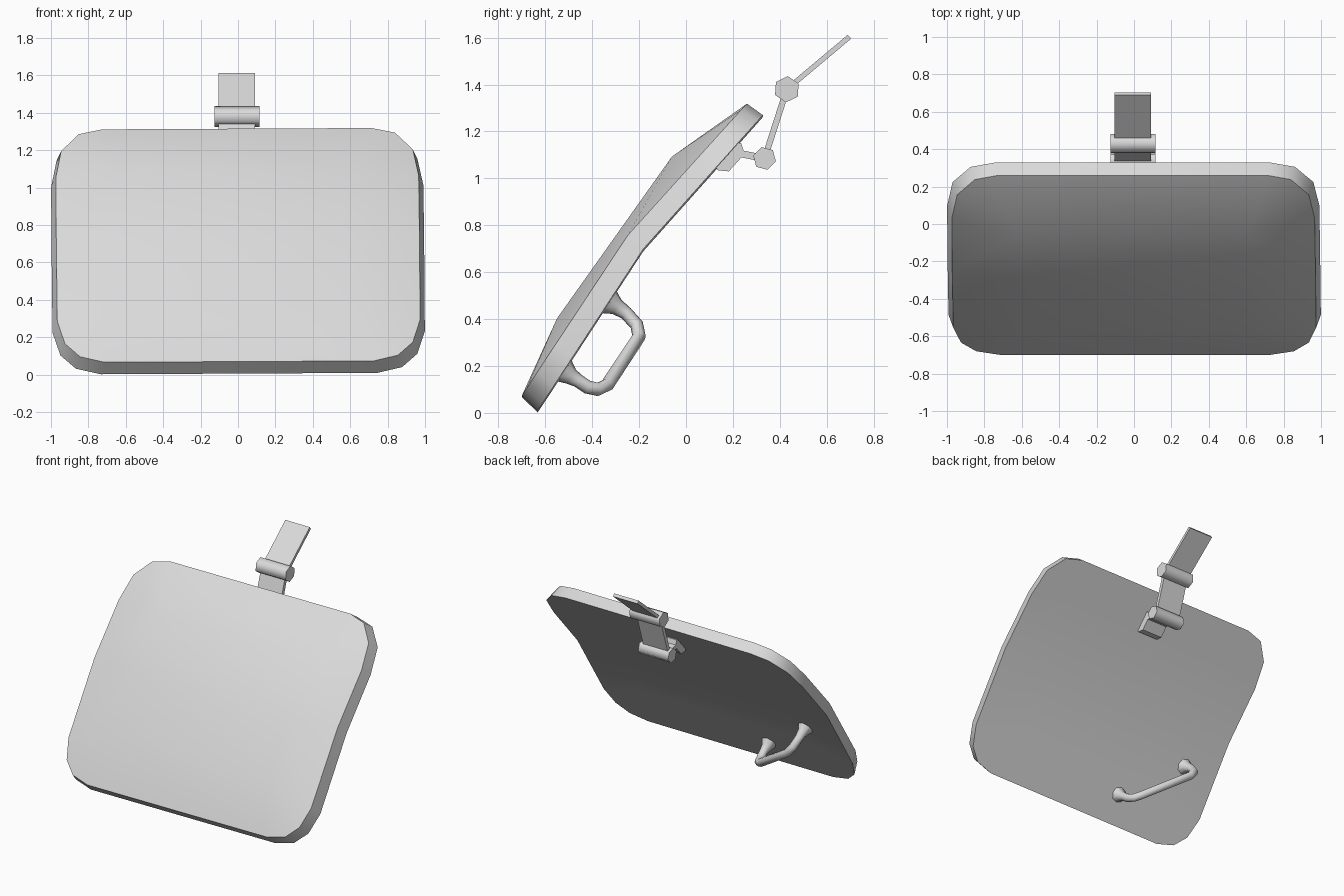
import bpy, bmesh, math
from mathutils import Vector

if "Cube" in bpy.data.objects:
    bpy.data.objects.remove(bpy.data.objects["Cube"])

grey = bpy.data.materials.new("light grey")
grey.diffuse_color = (0.7, 0.7, 0.7, 1)
grey.use_nodes = True
grey.node_tree.nodes["Principled BSDF"].inputs["Base Color"].default_value = grey.diffuse_color


def finish(name, bm, smooth=35):
    bmesh.ops.recalc_face_normals(bm, faces=bm.faces)
    me = bpy.data.meshes.new(name)
    bm.to_mesh(me)
    bm.free()
    me.materials.append(grey)
    ob = bpy.data.objects.new(name, me)
    bpy.context.collection.objects.link(ob)
    shade(ob, smooth)
    return ob


def shade(ob, angle):
    bpy.ops.object.select_all(action='DESELECT')
    ob.select_set(True)
    bpy.context.view_layer.objects.active = ob
    bpy.ops.object.shade_smooth_by_angle(angle=math.radians(angle))


def lerp_profile(points, z):
    for (y0, z0), (y1, z1) in zip(points, points[1:]):
        if z <= z1:
            return y0 + (y1 - y0) * (z - z0) / (z1 - z0)
    return points[-1][0]


def extrude_x(name, profile, x0, x1, smooth=20):
    """Closed (y, z) profile extruded along x."""
    bm = bmesh.new()
    a, b = [[bm.verts.new((x, y, z)) for y, z in profile] for x in (x0, x1)]
    bm.faces.new(a)
    bm.faces.new(b)
    n = len(a)
    for i in range(n):
        bm.faces.new((a[i], a[(i + 1) % n], b[(i + 1) % n], b[i]))
    return finish(name, bm, smooth)


def plate(name, start, end, thick, x0=-0.105, x1=0.09):
    s, e = Vector(start), Vector(end)
    d = (e - s).normalized() * thick / 2
    n = Vector((-d.y, d.x))
    extrude_x(name, [s + n, e + n, e - n, s - n], x0, x1)


def knuckle(name, centre, r, turn):
    pts = [(centre[0] + r * math.cos(turn + i * math.pi / 3),
            centre[1] + r * math.sin(turn + i * math.pi / 3)) for i in range(6)]
    extrude_x(name, pts, -0.125, 0.115, 65)


# Hatch panel: rounded rim bent at mid height, raised front, plain back
rim = [(-0.70, 0.07), (-0.25, 0.75), (0.26, 1.315)]
crown = [(-0.70, 0.07), (-0.55, 0.40), (-0.06, 1.09), (0.26, 1.315)]
outline = [(0.72, 0.07), (0.85, 0.10), (0.93, 0.17), (0.97, 0.29), (0.971, 0.75),
           (0.97, 1.06), (0.94, 1.20), (0.845, 1.29), (0.72, 1.315)]
inner = [(0.62, 0.40), (0.62, 0.75), (0.62, 1.09)]
bm = bmesh.new()


def panel_vert(x, z, profile, back):
    y = lerp_profile(profile, z) + 0.068 * back
    x *= 1 + 0.026 * back
    zz = z - back * (0.065 - 0.012 * z)
    return bm.verts.new((x - 0.01 * (z - 0.66), y, zz + 0.005 * x))


loops = []
for back in (0, 1):
    halves = []
    for s in (1, -1):
        r = [panel_vert(s * x, z, rim, back) for x, z in outline]
        c = [panel_vert(s * x, z, rim if back else crown, back) for x, z in inner]
        # corner fans, then the two side quads
        for i in (0, 1, 2):
            bm.faces.new((r[i], r[i + 1], c[0]))
            bm.faces.new((r[i + 5], r[i + 6], c[2]))
        bm.faces.new((r[3], r[4], c[1], c[0]))
        bm.faces.new((r[4], r[5], c[2], c[1]))
        halves.append((r, c))
    (r, c), (q, d) = halves
    bm.faces.new((r[0], c[0], d[0], q[0]))
    bm.faces.new((c[0], c[1], d[1], d[0]))
    bm.faces.new((c[1], c[2], d[2], d[1]))
    bm.faces.new((c[2], r[8], q[8], d[2]))
    loops.append(r + q[::-1])
f, k = loops
for i in range(len(f)):
    j = (i + 1) % len(f)
    bm.faces.new((f[i], f[j], k[j], k[i]))
finish("hatch_panel", bm, 40)

# Hinge: bracket, link, two knuckles and two folding arms
extrude_x("hinge_bracket", [(0.12, 1.055), (0.137, 1.034), (0.183, 1.03),
                            (0.25, 1.105), (0.235, 1.15), (0.21, 1.15)], -0.09, 0.075)
low, high = (0.335, 1.085), (0.43, 1.38)
plate("hinge_link", (0.21, 1.11), low, 0.03, -0.09, 0.075)
knuckle("lower_knuckle", low, 0.05, math.radians(45))
plate("lower_arm", low, high, 0.026)
knuckle("upper_knuckle", high, 0.056, math.radians(26))
plate("upper_arm", high, (0.697, 1.604), 0.022)

# Diagonal grab handle with flared feet: x, y, z, radius
path = [(-0.30, -0.532, 0.188, 0.062), (-0.30, -0.49, 0.155, 0.036),
        (-0.30, -0.46, 0.137, 0.029), (-0.305, -0.42, 0.11, 0.029),
        (-0.32, -0.375, 0.10, 0.029), (-0.36, -0.335, 0.12, 0.029),
        (-0.67, -0.20, 0.325, 0.029), (-0.71, -0.21, 0.375, 0.029),
        (-0.725, -0.255, 0.425, 0.029), (-0.725, -0.295, 0.452, 0.036),
        (-0.725, -0.335, 0.478, 0.062)]
cu = bpy.data.curves.new("handle", 'CURVE')
cu.dimensions = '3D'
cu.bevel_depth = 1
cu.bevel_resolution = 2
cu.use_fill_caps = True
sp = cu.splines.new('POLY')
sp.points.add(len(path) - 1)
for p, (x, y, z, r) in zip(sp.points, path):
    p.co = (x, y, z, 1)
    p.radius = r
cu.materials.append(grey)
handle = bpy.data.objects.new("handle", cu)
bpy.context.collection.objects.link(handle)
bpy.ops.object.select_all(action='DESELECT')
handle.select_set(True)
bpy.context.view_layer.objects.active = handle
bpy.ops.object.convert(target='MESH')
shade(bpy.context.view_layer.objects.active, 60)
